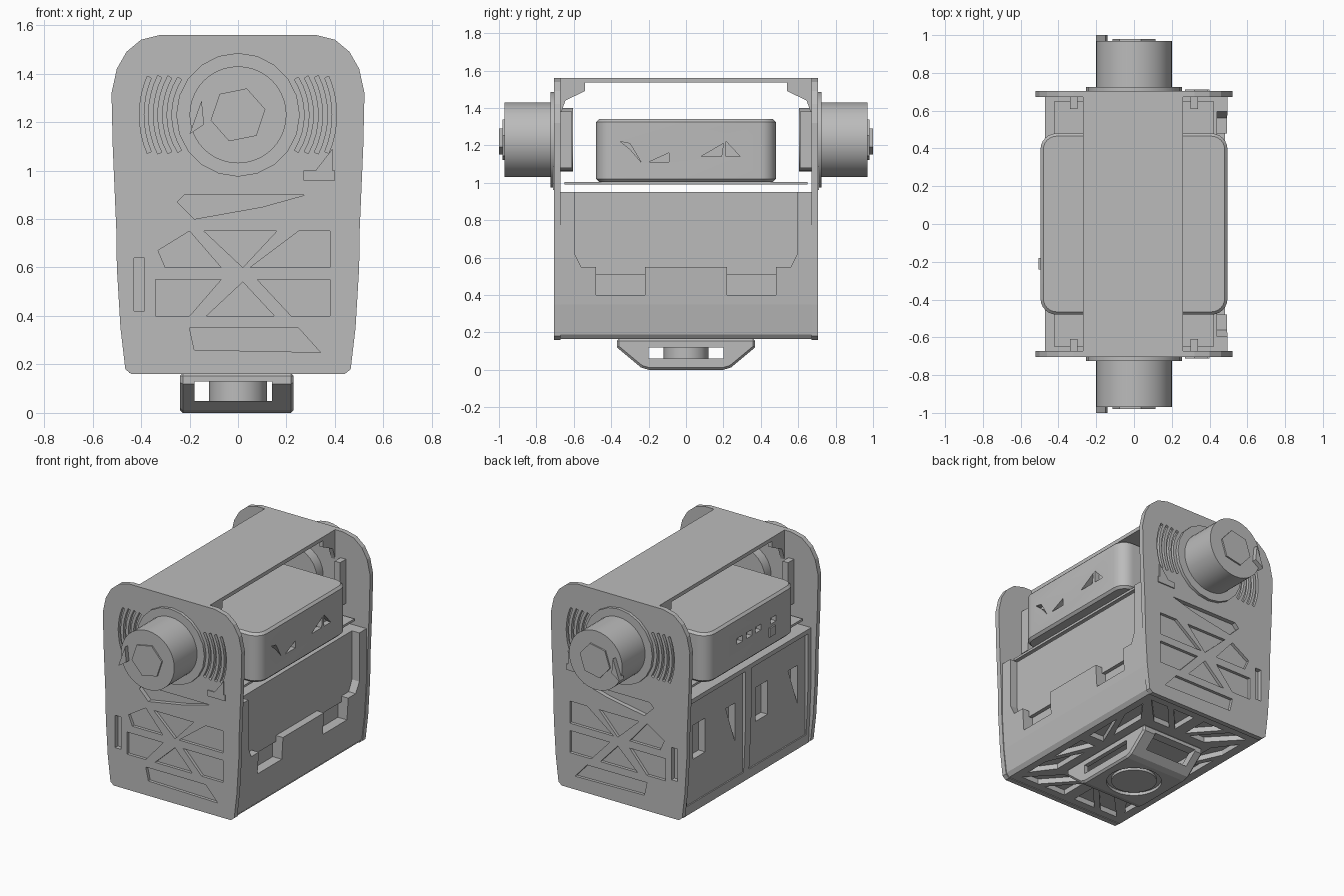
import bpy, bmesh, math

cube = bpy.data.objects.get("Cube")
if cube:
    bpy.data.objects.remove(cube, do_unlink=True)

GREY = (0.5, 0.5, 0.5, 1)
grey = bpy.data.materials.new("plain_grey")
grey.use_nodes = True
grey.diffuse_color = GREY
grey.node_tree.nodes["Principled BSDF"].inputs["Base Color"].default_value = GREY


def place(axis, u, v, t):
    return {"x": (t, u, v), "y": (u, t, v), "z": (u, v, t)}[axis]


def make(name, axis, solids):
    """One object from prisms, each (outline, low, high) along the axis."""
    bm = bmesh.new()
    for pts, lo, hi in solids:
        a = [bm.verts.new(place(axis, u, v, lo)) for u, v in pts]
        b = [bm.verts.new(place(axis, u, v, hi)) for u, v in pts]
        bm.faces.new(a)
        bm.faces.new(b)
        n = len(pts)
        for i in range(n):
            j = (i + 1) % n
            bm.faces.new((a[i], a[j], b[j], b[i]))
    bmesh.ops.recalc_face_normals(bm, faces=bm.faces)
    mesh = bpy.data.meshes.new(name)
    bm.to_mesh(mesh)
    bm.free()
    mesh.materials.append(grey)
    obj = bpy.data.objects.new(name, mesh)
    bpy.context.collection.objects.link(obj)
    return obj


def activate(obj):
    bpy.ops.object.select_all(action="DESELECT")
    bpy.context.view_layer.objects.active = obj
    obj.select_set(True)


def apply_mod(obj, kind, **settings):
    mod = obj.modifiers.new(kind.title(), kind)
    for key, value in settings.items():
        setattr(mod, key, value)
    activate(obj)
    bpy.ops.object.modifier_apply(modifier=mod.name)


def cut(obj, axis, solids):
    cutter = make("cutter", axis, solids)
    cutter.hide_render = True
    apply_mod(obj, "BOOLEAN", operation="DIFFERENCE", solver="EXACT", object=cutter)
    bpy.data.objects.remove(cutter, do_unlink=True)


def mirror(obj, *axes):
    apply_mod(obj, "MIRROR", use_axis=[a in axes for a in "xyz"], use_mirror_merge=False)


def smooth(obj):
    activate(obj)
    bpy.ops.object.shade_smooth_by_angle(angle=math.radians(30))


def rect(u0, u1, v0, v1):
    return [(u0, v0), (u1, v0), (u1, v1), (u0, v1)]


def ring(u, v, r, n, start=0.0):
    return [(u + r * math.cos(start + math.tau * i / n),
             v + r * math.sin(start + math.tau * i / n)) for i in range(n)]


def arc_slot(r, width, side, spread):
    """Curved slot beside the motor; side is 1 or -1."""
    angles = [math.radians(spread * k / 4) for k in range(-4, 5)]
    path = [(r, a) for a in angles] + [(r + width, a) for a in reversed(angles)]
    return [(side * q * math.cos(a), MOTOR_Z + q * math.sin(a)) for q, a in path]


def rounded(w, d, r, steps=6):
    pts = []
    for k, (sx, sy) in enumerate(((1, 1), (-1, 1), (-1, -1), (1, -1))):
        for i in range(steps + 1):
            a = math.pi / 2 * (k + i / steps)
            pts.append((sx * (w - r) + r * math.cos(a), sy * (d - r) + r * math.sin(a)))
    return pts


def mirrored(pts):
    """Close a half outline with its reflection in the first coordinate."""
    return pts + [(-u, v) for u, v in reversed(pts)]


MOTOR_Z = 1.23

# End plates with truss pockets and curved vents
half = [(0.44, 0.16), (0.465, 0.18), (0.485, 0.35), (0.5, 0.6), (0.502, 0.75), (0.517, 1.1),
        (0.522, 1.32), (0.5, 1.42), (0.46, 1.49), (0.4, 1.54), (0.32, 1.56)]
plates = make("end_plates", "y", [(mirrored(half), -0.705, -0.672)])
pockets = [
    [(-0.33, 0.67), (-0.2, 0.75), (-0.07, 0.6), (-0.3, 0.6)],
    [(-0.14, 0.75), (0.16, 0.75), (0.02, 0.6)],
    [(0.25, 0.75), (0.38, 0.75), (0.38, 0.6), (0.05, 0.6)],
    [(-0.34, 0.55), (-0.07, 0.55), (-0.2, 0.4), (-0.34, 0.4)],
    [(0.02, 0.54), (0.15, 0.4), (-0.13, 0.4)],
    [(0.08, 0.55), (0.38, 0.55), (0.38, 0.4), (0.22, 0.4)],
    [(-0.2, 0.35), (0.25, 0.35), (0.34, 0.25), (-0.18, 0.26)],
]
for side in (-1, 1):
    for k in range(4):
        pockets.append(arc_slot(0.275 + 0.038 * k, 0.018, side, 32 - 3 * k))
cut(plates, "y", [(p, -0.75, -0.685) for p in pockets])
deep_slots = [
    [(-0.25, 0.87), (-0.22, 0.9), (0.28, 0.9), (0.1, 0.85), (-0.18, 0.8)],
    rect(-0.43, -0.385, 0.42, 0.64),
]
cut(plates, "y", [(p, -0.75, -0.6) for p in deep_slots])
mirror(plates, "y")

# Motors: flange, drum, hexagonal boss, inner hub
motors = make("motors", "y", [
    (ring(0, MOTOR_Z, 0.255, 20), -0.725, -0.70),
    (ring(0, MOTOR_Z, 0.2, 40), -0.97, -0.725),
    (ring(0, MOTOR_Z, 0.115, 6, 0.2), -0.98, -0.97),
    (ring(0, MOTOR_Z, 0.17, 24), -0.672, -0.605),
])
mirror(motors, "y")
smooth(motors)

# Small lugs on the motor ends and clips on the plates
lugs = make("motor_lugs", "y", [([(-0.2, 1.15), (-0.14, 1.19), (-0.15, 1.29)], -1.0, -0.95)])
mirror(lugs, "y")
clips = make("plate_clips", "y", [
    (rect(0.27, 0.4, 0.96, 1.0), -0.712, -0.70),
    ([(0.32, 1.0), (0.39, 1.0), (0.39, 1.09)], -0.712, -0.70),
])
mirror(clips, "y")

# Top bridge and its gussets
make("top_bridge", "z", [(rect(-0.27, 0.26, -0.7, 0.7), 1.535, 1.56)])
gussets = make("bridge_gussets", "x", [
    ([(-0.672, 1.36), (-0.645, 1.44), (-0.54, 1.49), (-0.54, 1.535), (-0.672, 1.535)], x, x + 0.03)
    for x in (-0.27, 0.23)])
mirror(gussets, "y")

# Inner corner uprights beside the motors
uprights = make("corner_uprights", "z", [(rect(0.3, 0.34, -0.672, -0.61), 1.08, 1.38)])
mirror(uprights, "x", "y")

# Main body, with a stepped cover on the left and recessed panels on the right
outer = [(0.44, 0.165), (0.46, 0.19), (0.48, 0.35), (0.495, 0.6), (0.495, 0.95)]
inner = [(-0.47, 0.95), (-0.47, 0.6), (-0.46, 0.35), (-0.45, 0.165)]
body = make("body", "y", [(outer + inner, -0.675, 0.675)])
step = [(0.595, 1.0), (0.595, 0.62), (0.56, 0.55), (0.48, 0.55), (0.48, 0.4), (0.22, 0.4), (0.22, 0.55)]
cut(body, "x", [(mirrored(step), 0.44, 0.6)])
cut(body, "x", [(rect(y, y + 0.26, 0.4, 0.51), 0.415, 0.6) for y in (-0.48, 0.22)])
panels = [rect(-0.64, -0.03, 0.23, 0.92), rect(0.03, 0.64, 0.23, 0.92)]
cut(body, "x", [(p, -0.6, -0.445) for p in panels])
windows = []
for y in (-0.64, 0.03):
    windows.append(rect(y + 0.4, y + 0.53, 0.52, 0.75))
    windows.append([(y + 0.08, 0.47), (y + 0.18, 0.73), (y + 0.08, 0.73)])
cut(body, "x", [(p, -0.6, -0.395) for p in windows])

# Rib truss on the underside
truss = []
for s in (-1, 1):
    for t in (-1, 1):
        truss += [
            [(s * 0.04, t * 0.44), (s * 0.04, t * 0.62), (s * 0.2, t * 0.62)],
            [(s * 0.08, t * 0.43), (s * 0.25, t * 0.62), (s * 0.38, t * 0.62), (s * 0.2, t * 0.43)],
            [(s * 0.28, t * 0.04), (s * 0.39, t * 0.04), (s * 0.39, t * 0.3)],
            [(s * 0.28, t * 0.14), (s * 0.28, t * 0.4), (s * 0.39, t * 0.55), (s * 0.39, t * 0.38)],
        ]
cut(body, "z", [(p, 0.1, 0.2) for p in truss])

# Battery tray and rounded battery box
make("battery_tray", "z", [(rect(-0.42, 0.42, -0.65, 0.65), 0.99, 1.005)])
box = make("battery_box", "z", [(rounded(0.495, 0.48, 0.085), 1.005, 1.34)])
apply_mod(box, "BEVEL", width=0.015, segments=1, limit_method="ANGLE", angle_limit=math.radians(60))
cut(box, "x", [(p, 0.46, 0.6) for p in (
    [(-0.35, 1.22), (-0.3, 1.21), (-0.24, 1.11), (-0.3, 1.18)],
    [(-0.2, 1.11), (-0.09, 1.16), (-0.09, 1.11)],
    [(0.08, 1.14), (0.2, 1.21), (0.19, 1.14)],
    [(0.215, 1.22), (0.29, 1.14), (0.215, 1.14)])])
cut(box, "x", [(rect(y, y + 0.06, 1.16, 1.2), -0.6, -0.46) for y in (-0.26, -0.1, 0.0, 0.1)])
smooth(box)
make("battery_connector", "x", [(rect(-0.24, -0.18, 1.08, 1.14), -0.505, -0.48)])

# Tapered hollow foot with windows and a round hub
foot = make("foot", "x", [(mirrored([(0.2, 0.0), (0.24, 0.012), (0.37, 0.12), (0.37, 0.165)]), -0.24, 0.23)])
apply_mod(foot, "BEVEL", width=0.012, segments=1, limit_method="ANGLE", angle_limit=math.radians(60))
cut(foot, "x", [(mirrored([(0.2, 0.04), (0.32, 0.14)]), -0.21, 0.2)])
cut(foot, "y", [(rect(-0.18, 0.14, 0.05, 0.13), -0.5, 0.5)])
cut(foot, "x", [(rect(-0.2, 0.2, 0.06, 0.12), -0.5, 0.5)])
cut(foot, "z", [(ring(0, 0, 0.17, 32), -0.1, 0.02)])
hub = make("foot_hub", "z", [(ring(0, 0, 0.14, 32), 0.003, 0.03), (ring(0, 0, 0.12, 16), 0.03, 0.165)])
smooth(hub)
